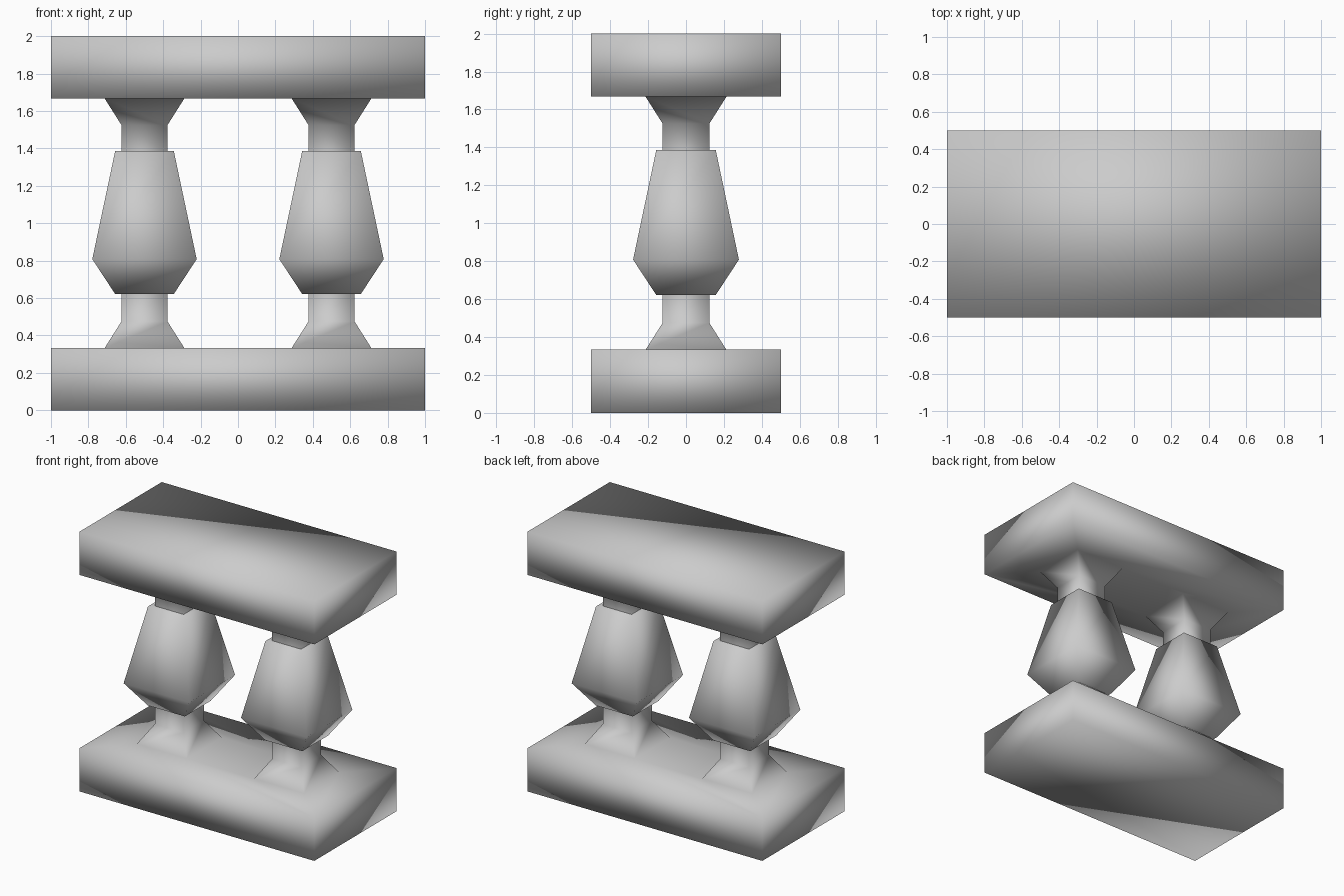
import bpy, bmesh

if "Cube" in bpy.data.objects:
    bpy.data.objects.remove(bpy.data.objects["Cube"])

PILLAR_X = 0.5


def square(bm, x, half, z):
    """Square ring of vertices, counter-clockwise from front left."""
    return [bm.verts.new((x + sx * half, sy * half, z))
            for sx, sy in ((-1, -1), (1, -1), (1, 1), (-1, 1))]


def bridge(bm, low, high):
    for i in range(4):
        j = (i + 1) % 4
        bm.faces.new((low[i], low[j], high[j], high[i]))


def finish(bm, name):
    bmesh.ops.recalc_face_normals(bm, faces=bm.faces)
    for f in bm.faces:
        f.smooth = True
    mesh = bpy.data.meshes.new(name)
    bm.to_mesh(mesh)
    bm.free()
    obj = bpy.data.objects.new(name, mesh)
    bpy.context.collection.objects.link(obj)
    return obj


# Slab with two flared necks growing out of it; mirrored for the top rail
bm = bmesh.new()
corners = ((-1, -0.5), (1, -0.5), (1, 0.5), (-1, 0.5))
bottom = [bm.verts.new((x, y, 0)) for x, y in corners]
top = [bm.verts.new((x, y, 0.333)) for x, y in corners]
bm.faces.new(bottom)
bridge(bm, bottom, top)

feet = []
for x in (-PILLAR_X, PILLAR_X):
    rings = [square(bm, x, h, z)
             for h, z in ((0.213, 0.333), (0.123, 0.475), (0.123, 0.622))]
    for low, high in zip(rings, rings[1:]):
        bridge(bm, low, high)
    feet.append(rings[0])
l, r = feet

# Slab surface around the two feet
bm.faces.new((top[0], top[1], r[1], r[0], l[1], l[0]))
bm.faces.new((top[2], top[3], l[3], l[2], r[3], r[2]))
bm.faces.new((top[3], top[0], l[0], l[3]))
bm.faces.new((top[1], top[2], r[2], r[1]))
bm.faces.new((l[1], r[0], r[3], l[2]))
rails = finish(bm, "base_and_top_rail")

centre = bpy.data.objects.new("mirror_centre", None)
centre.location.z = 1
centre.hide_render = True
bpy.context.collection.objects.link(centre)
mirror = rails.modifiers.new("top_rail", 'MIRROR')
mirror.use_axis = (False, False, True)
mirror.mirror_object = centre
mirror.use_mirror_merge = False

# Square vase-shaped baluster bodies
for side, x in (("left", -PILLAR_X), ("right", PILLAR_X)):
    bm = bmesh.new()
    rings = [square(bm, x, h, z)
             for h, z in ((0.157, 0.622), (0.279, 0.808), (0.157, 1.385))]
    for low, high in zip(rings, rings[1:]):
        bridge(bm, low, high)
    bm.faces.new(rings[0])
    bm.faces.new(rings[-1])
    finish(bm, side + "_baluster_body")
